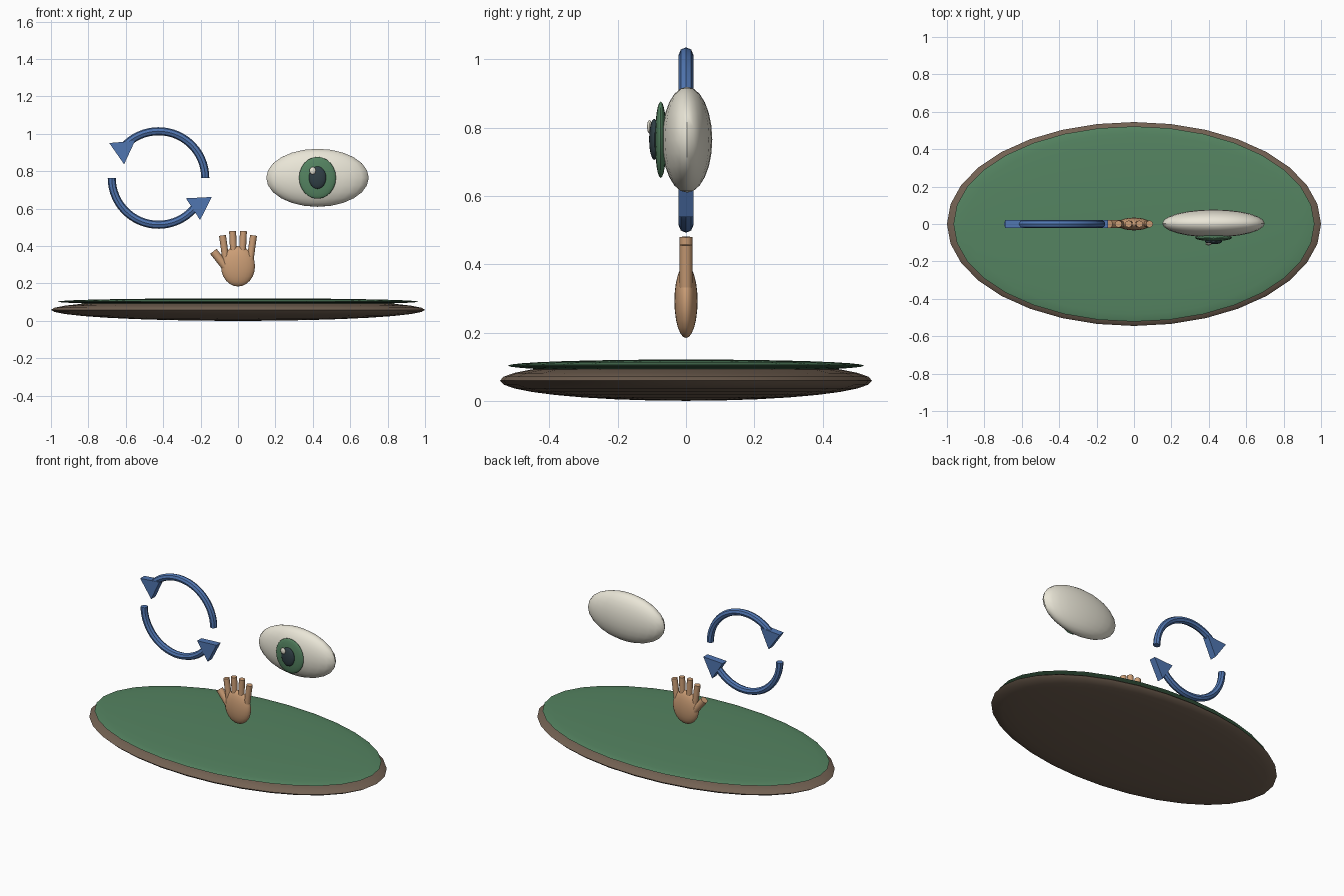
import bpy, math
from mathutils import Vector

if "Cube" in bpy.data.objects:
    bpy.data.objects.remove(bpy.data.objects["Cube"])


def material(name, rgb):
    m = bpy.data.materials.new(name)
    m.diffuse_color = (*rgb, 1)
    m.use_nodes = True
    m.node_tree.nodes["Principled BSDF"].inputs["Base Color"].default_value = m.diffuse_color
    return m


GREEN = material("green", (0.09, 0.23, 0.12))
BROWN = material("brown", (0.17, 0.12, 0.085))
WHITE = material("off_white", (0.82, 0.79, 0.68))
DARK = material("dark", (0.03, 0.05, 0.06))
SKIN = material("skin", (0.60, 0.34, 0.18))
BLUE = material("blue", (0.08, 0.18, 0.44))


def finish(name, mat, smooth=True):
    ob = bpy.context.object
    ob.name = name
    ob.data.materials.append(mat)
    bpy.ops.object.transform_apply(location=False, rotation=False, scale=True)
    if smooth:
        bpy.ops.object.shade_smooth_by_angle(angle=math.radians(40))
    return ob


def ellipsoid(name, loc, radii, mat, seg=24, rings=12):
    bpy.ops.mesh.primitive_uv_sphere_add(segments=seg, ring_count=rings, location=loc)
    bpy.context.object.scale = radii
    return finish(name, mat)


def rod(name, a, b, radius, mat):
    a, b = Vector(a), Vector(b)
    bpy.ops.mesh.primitive_cylinder_add(vertices=12, radius=radius, depth=(b - a).length,
                                        location=(a + b) / 2)
    bpy.context.object.rotation_euler = (b - a).to_track_quat('Z', 'Y').to_euler()
    return finish(name, mat)


# base with green top
ellipsoid("base", (0, 0, 0.059), (1.0, 0.545, 0.059), BROWN, 32, 16)
ellipsoid("base_top", (0, 0, 0.103), (0.965, 0.522, 0.018), GREEN, 32, 16)

# eye
ellipsoid("eyeball", (0.425, 0.003, 0.765), (0.274, 0.074, 0.155), WHITE)
ellipsoid("iris", (0.425, -0.074, 0.765), (0.099, 0.017, 0.112), GREEN)
ellipsoid("pupil", (0.425, -0.093, 0.766), (0.046, 0.015, 0.06), DARK)
ellipsoid("eye_highlight", (0.399, -0.107, 0.803), (0.017, 0.007, 0.02), WHITE, 16, 8)

# hand
ellipsoid("palm", (0, 0, 0.292), (0.091, 0.034, 0.108), SKIN)
for i, (x0, x1, top) in enumerate([(-0.066, -0.083, 0.457), (-0.022, -0.029, 0.48),
                                   (0.022, 0.029, 0.48), (0.066, 0.083, 0.457)]):
    rod(f"finger_{i + 1}", (x0, 0, 0.334), (x1, 0, top), 0.0185, SKIN)
rod("thumb", (-0.055, 0, 0.275), (-0.132, 0, 0.372), 0.022, SKIN)

# circular arrows
CX, CZ, R = -0.425, 0.764, 0.25


def arc(name, start, end, n=24):
    cu = bpy.data.curves.new(name, 'CURVE')
    cu.dimensions = '3D'
    cu.bevel_depth = 0.0215
    cu.bevel_resolution = 2
    cu.use_fill_caps = True
    sp = cu.splines.new('POLY')
    sp.points.add(n)
    for i, p in enumerate(sp.points):
        a = math.radians(start + (end - start) * i / n)
        p.co = (CX + R * math.cos(a), 0, CZ + R * math.sin(a), 1)
    ob = bpy.data.objects.new(name, cu)
    bpy.context.collection.objects.link(ob)
    bpy.ops.object.select_all(action='DESELECT')
    bpy.context.view_layer.objects.active = ob
    ob.select_set(True)
    bpy.ops.object.convert(target='MESH')
    finish(name, BLUE)


def arrowhead(name, x, z, angle):
    # three-sided prism in the xz plane, one corner pointing along the angle
    tri = [(x + 0.08 * math.cos(math.radians(angle + k)),
            z + 0.08 * math.sin(math.radians(angle + k))) for k in (0, 120, 240)]
    verts = [(px, y, pz) for y in (-0.022, 0.022) for px, pz in tri]
    faces = [(0, 1, 2), (5, 4, 3), (0, 3, 4, 1), (1, 4, 5, 2), (2, 5, 3, 0)]
    me = bpy.data.meshes.new(name)
    me.from_pydata(verts, [], faces)
    me.materials.append(BLUE)
    bpy.context.collection.objects.link(bpy.data.objects.new(name, me))


arc("upper_arc", 0, 145)
arc("lower_arc", 180, 325)
arrowhead("upper_arrowhead", -0.616, 0.917, -85)
arrowhead("lower_arrowhead", -0.207, 0.619, 33)
